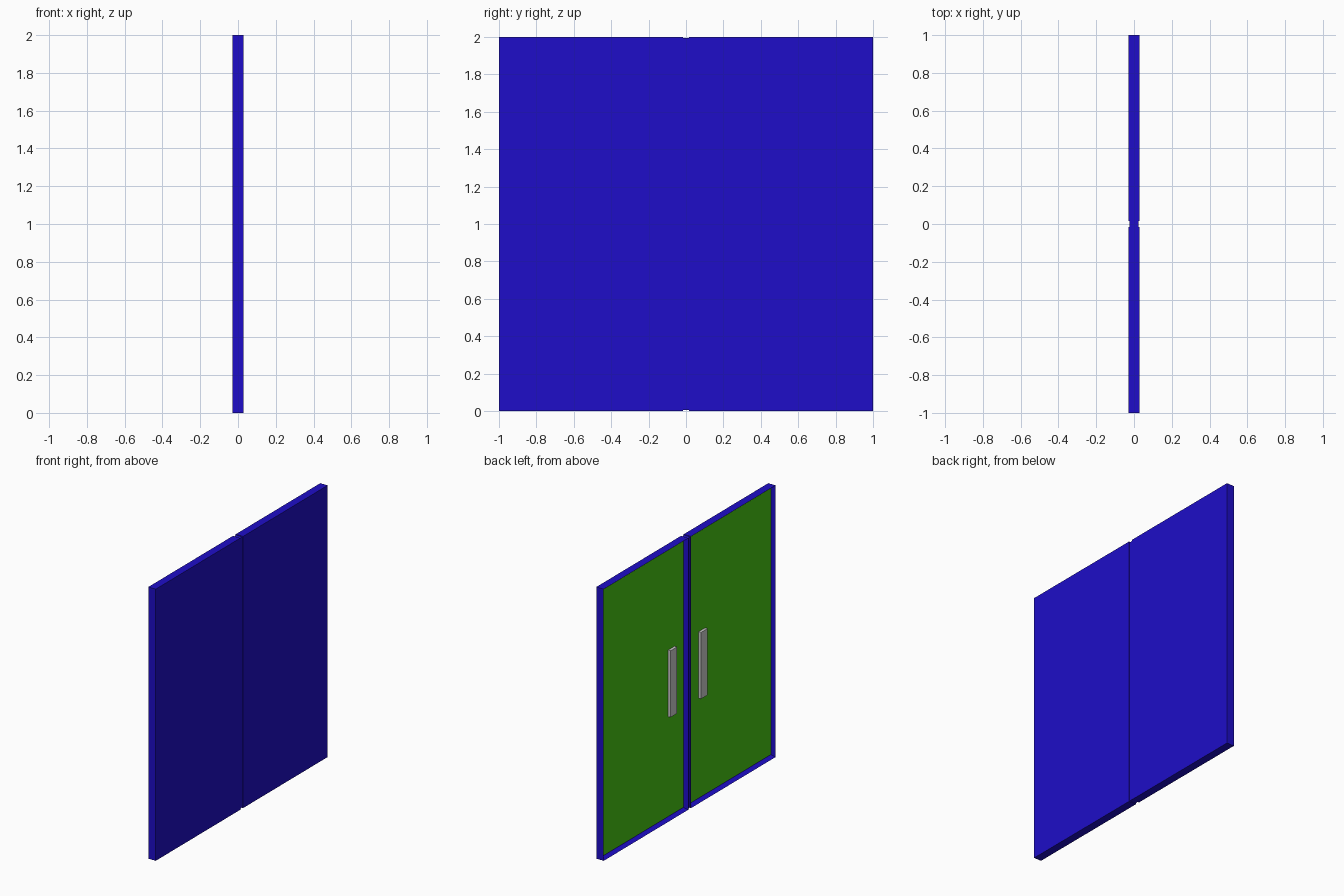
import bpy, bmesh
from mathutils import Vector

if "Cube" in bpy.data.objects:
    bpy.data.objects.remove(bpy.data.objects["Cube"])


def material(name, rgb):
    m = bpy.data.materials.new(name)
    m.diffuse_color = (*rgb, 1)
    m.use_nodes = True
    m.node_tree.nodes["Principled BSDF"].inputs["Base Color"].default_value = m.diffuse_color
    return m


BLUE = material("blue", (0.013, 0.004, 0.58))
GREEN = material("green", (0.065, 0.58, 0.007))


def box(name, lo, hi, mat=None, inset=0, depth=0):
    """Box from corner to corner; optional tray recess in its -x face."""
    lo, hi = Vector(lo), Vector(hi)
    bm = bmesh.new()
    bmesh.ops.create_cube(bm, size=1)
    bmesh.ops.scale(bm, vec=hi - lo, verts=bm.verts)
    bmesh.ops.translate(bm, vec=(lo + hi) / 2, verts=bm.verts)
    if inset:
        bm.normal_update()
        face = min(bm.faces, key=lambda f: f.normal.x)
        bmesh.ops.inset_region(bm, faces=[face], thickness=inset)
        bmesh.ops.translate(bm, vec=(depth, 0, 0), verts=face.verts)
    me = bpy.data.meshes.new(name)
    bm.to_mesh(me)
    bm.free()
    if mat:
        me.materials.append(mat)
    ob = bpy.data.objects.new(name, me)
    bpy.context.collection.objects.link(ob)
    return ob


T = 0.03      # half thickness
GAP = 0.016   # half width of the centre gap
RIM = 0.021   # visible frame width
FLOOR = -0.005  # x of the panel surface

for side, s in (("left", 1), ("right", -1)):
    def ys(a, b):
        return sorted((s * a, s * b))

    # Door leaf: slab with a raised rim
    y0, y1 = ys(GAP, 1)
    box(side + "_door_frame", (-T, y0, 0), (T, y1, 2), BLUE, RIM, T + FLOOR + 0.005)
    # Inset panel
    y0, y1 = ys(GAP + RIM, 1 - RIM)
    box(side + "_door_panel", (FLOOR, y0, RIM), (FLOOR + 0.005, y1, 2 - RIM), GREEN)
    # Pull handle
    y0, y1 = ys(0.14, 0.215)
    box(side + "_handle", (-0.025, y0, 0.755), (FLOOR, y1, 1.245))

# Sealing strip between the leaves
box("centre_strip", (-0.025, -GAP, 0.005), (0.025, GAP, 1.995), BLUE)
